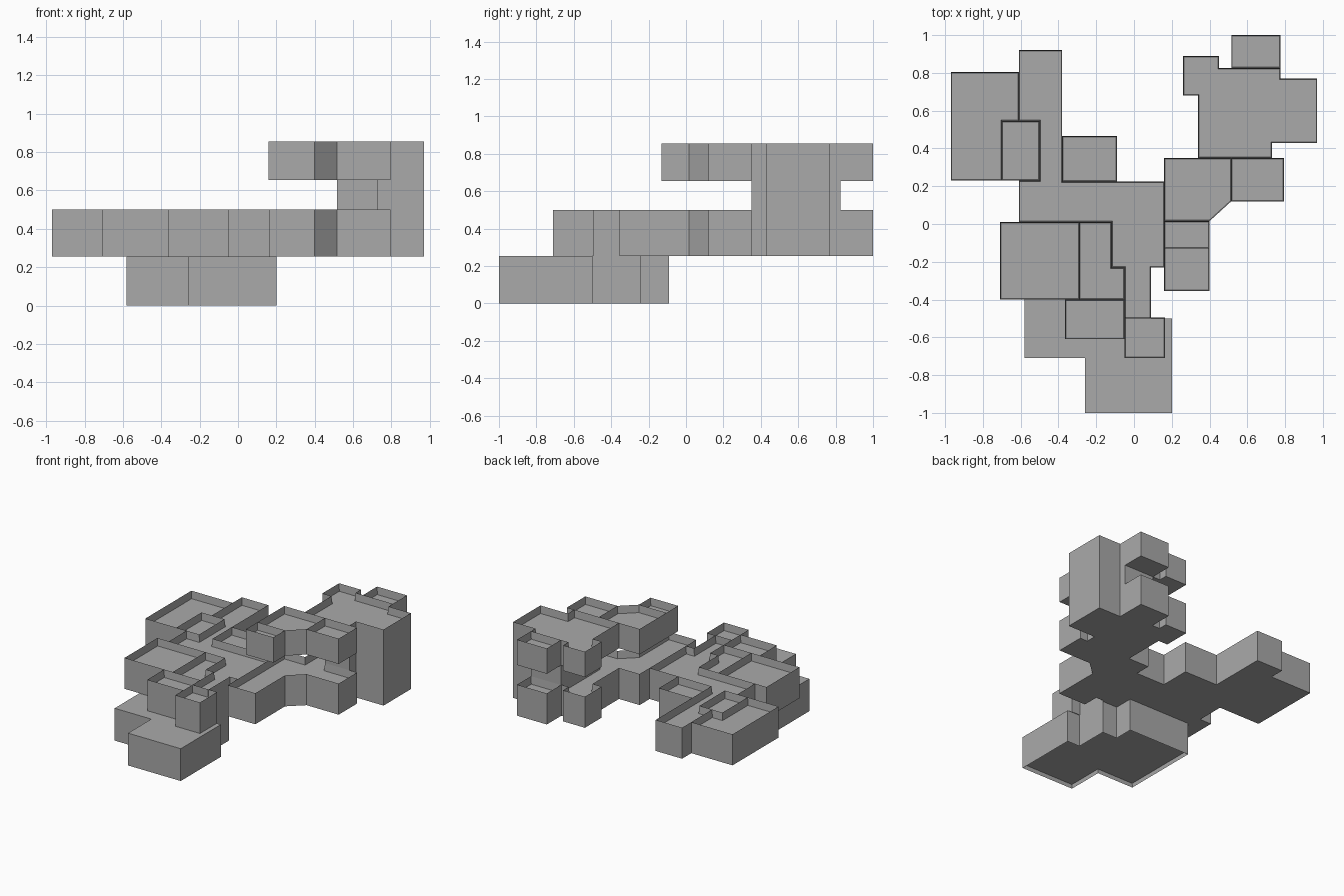
import bpy
import bmesh

if "Cube" in bpy.data.objects:
    bpy.data.objects.remove(bpy.data.objects["Cube"])

# One plain grey for the whole building
grey = bpy.data.materials.new("plain_grey")
grey.use_nodes = True
colour = (0.4, 0.4, 0.4, 1)
grey.diffuse_color = colour
grey.node_tree.nodes["Principled BSDF"].inputs["Base Color"].default_value = colour

# Storey heights and wall sizes
GROUND, FIRST, FIRST_TOP, UPPER, UPPER_TOP = 0, 0.255, 0.5, 0.655, 0.855
WALL, PARAPET, SKIRT = 0.005, 0.06, 0.03


def recess(bm, face, offset):
    """Leave a thin rim around a face and move the face along z."""
    bmesh.ops.inset_region(bm, faces=[face], thickness=WALL,
                           use_even_offset=True, use_boundary=True)
    for v in face.verts:
        v.co.z += offset


def block(name, outline, bottom, top, parapet=PARAPET, skirt=0):
    """Extrude a plan outline into a block with a sunken roof or base."""
    bm = bmesh.new()
    base = bm.faces.new([bm.verts.new((x, y, bottom)) for x, y in outline])
    bm.normal_update()
    if base.normal.z > 0:
        base.normal_flip()
    ring = list(base.verts)
    roof = bm.faces.new([bm.verts.new((v.co.x, v.co.y, top)) for v in reversed(ring)])
    upper = list(reversed(roof.verts))
    for i, v in enumerate(ring):
        j = (i + 1) % len(ring)
        bm.faces.new((v, upper[i], upper[j], ring[j]))
    bmesh.ops.recalc_face_normals(bm, faces=bm.faces)
    if parapet:
        recess(bm, roof, -parapet)
    if skirt:
        recess(bm, base, skirt)
    mesh = bpy.data.meshes.new(name)
    bm.to_mesh(mesh)
    bm.free()
    mesh.materials.append(grey)
    obj = bpy.data.objects.new(name, mesh)
    bpy.context.collection.objects.link(obj)
    return obj


def rect(left, right, front, back):
    return [(left, front), (right, front), (right, back), (left, back)]


# Ground storey: flat top, base set slightly up inside its walls
ground_plan = [(-.58, -.71), (-.26, -.71), (-.26, -1), (.2, -1), (.2, -.5),
               (.09, -.5), (.09, -.24), (-.04, -.24), (-.04, -.09), (-.58, -.09)]
block("ground_storey", ground_plan, GROUND, FIRST, parapet=0, skirt=SKIRT)

# First storey: central hall and the wings around it
first_storey = {
    "central_hall": [(-.61, .01), (-.12, .01), (-.12, -.23), (-.05, -.23), (-.05, -.5),
                     (.09, -.5), (.09, -.23), (.16, -.23), (.16, .225), (-.38, .225),
                     (-.38, .92), (-.61, .92), (-.61, .545), (-.5, .545), (-.5, .23),
                     (-.61, .23)],
    "back_west_room": [(-.97, .23), (-.7, .23), (-.7, .545), (-.61, .545),
                       (-.61, .805), (-.97, .805)],
    "inner_closet": rect(-.7, -.5, .23, .545),
    "back_middle_room": rect(-.38, -.09, .225, .465),
    "front_west_room": rect(-.71, -.29, -.4, .01),
    "stair_room": [(-.29, -.4), (-.05, -.4), (-.05, -.23), (-.12, -.23),
                   (-.12, .01), (-.29, .01)],
    "front_bay": rect(-.365, -.05, -.61, -.4),
    "entrance_bay": rect(-.05, .165, -.71, -.495),
    "east_wing": [(.16, -.355), (.4, -.355), (.4, .015), (.515, .12), (.795, .12),
                  (.795, .35), (.515, .35), (.515, .82), (.45, .82), (.45, .89),
                  (.26, .89), (.26, .68), (.34, .68), (.34, .35), (.16, .35)],
    "back_bay": rect(.515, .775, .825, 1),
}
for name, plan in first_storey.items():
    block(name, plan, FIRST, FIRST_TOP)

# Solid core joining the first and upper storeys
east_side = [(.73, .35), (.73, .43), (.97, .43), (.97, .77), (.775, .77), (.775, .825)]
core_plan = [(.515, .35)] + east_side + [(.515, .825)]
block("tower_core", core_plan, FIRST, UPPER, parapet=0)

# Upper storey, overhanging the gap
tower_plan = [(.34, .35)] + east_side + [(.45, .825), (.45, .89), (.26, .89),
                                         (.26, .68), (.34, .68)]
upper_storey = {
    "tower_room": tower_plan,
    "upper_back_bay": rect(.515, .775, .825, 1),
    "upper_corner_room": [(.16, .015), (.4, .015), (.515, .12), (.515, .35), (.16, .35)],
    "upper_east_room": rect(.515, .795, .12, .35),
    "upper_front_room": rect(.16, .4, -.13, .015),
}
for name, plan in upper_storey.items():
    block(name, plan, UPPER, UPPER_TOP)
